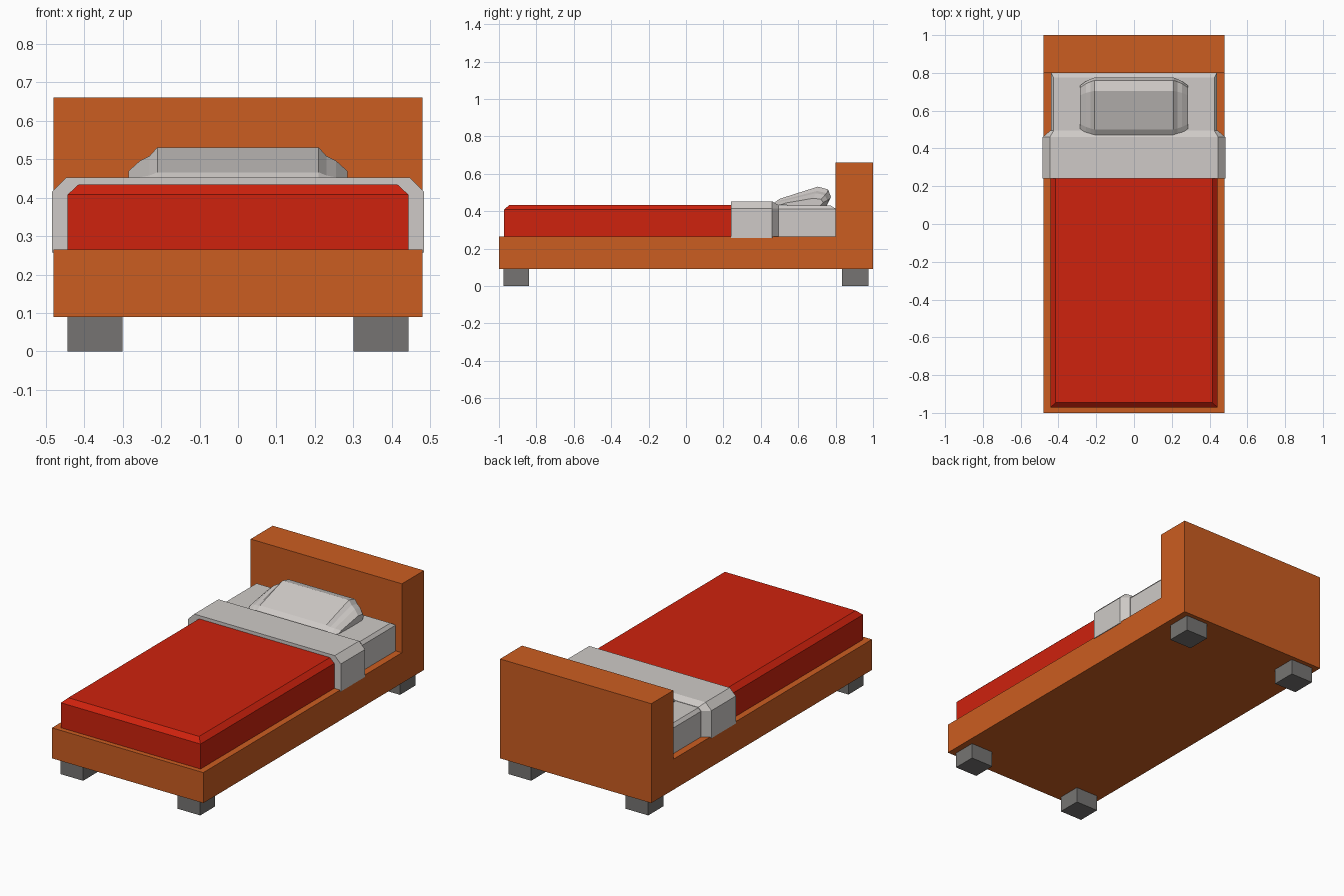
import bpy, bmesh

if "Cube" in bpy.data.objects:
    bpy.data.objects.remove(bpy.data.objects["Cube"])


def material(name, rgb):
    m = bpy.data.materials.new(name)
    m.diffuse_color = (*rgb, 1)
    m.use_nodes = True
    m.node_tree.nodes["Principled BSDF"].inputs["Base Color"].default_value = m.diffuse_color
    return m


ORANGE = material("orange wood", (0.60, 0.11, 0.015))
RED = material("red blanket", (0.62, 0.016, 0.004))
WHITE = material("white linen", (0.62, 0.59, 0.57))
GREY = material("grey feet", (0.18, 0.175, 0.17))


def loft(name, rings, mat):
    """Skin a closed solid through rings that have equal point counts."""
    bm = bmesh.new()
    loops = [[bm.verts.new(p) for p in ring] for ring in rings]
    n = len(loops[0])
    for a, b in zip(loops, loops[1:]):
        for i in range(n):
            j = (i + 1) % n
            bm.faces.new((a[i], a[j], b[j], b[i]))
    bm.faces.new(loops[0])
    bm.faces.new(loops[-1])
    bmesh.ops.recalc_face_normals(bm, faces=bm.faces)
    me = bpy.data.meshes.new(name)
    bm.to_mesh(me)
    bm.free()
    me.materials.append(mat)
    ob = bpy.data.objects.new(name, me)
    bpy.context.collection.objects.link(ob)
    return ob


def rect(x0, x1, y0, y1, z):
    return [(x0, y0, z), (x1, y0, z), (x1, y1, z), (x0, y1, z)]


# Frame and headboard: one L-shaped side profile
side = [(-1, 0.09), (1, 0.09), (1, 0.66), (0.80, 0.66), (0.80, 0.265), (-1, 0.265)]
loft("bed_frame", [[(x, y, z) for y, z in side] for x in (-0.48, 0.48)], ORANGE)

# Feet
for sx, xn in ((-1, "left"), (1, "right")):
    for y0, y1, yn in ((-0.975, -0.84, "front"), (0.835, 0.975, "back")):
        xa, xb = sorted((sx * 0.30, sx * 0.443))
        loft(f"{yn}_{xn}_foot", [rect(xa, xb, y0, y1, z) for z in (0, 0.095)], GREY)

# Mattress, visible at the head end
loft("mattress", [rect(-0.44, 0.44, 0.30, 0.802, 0.25),
                  rect(-0.44, 0.44, 0.30, 0.802, 0.412),
                  rect(-0.425, 0.425, 0.30, 0.775, 0.43)], WHITE)

# Blanket with chamfered sides and foot end
loft("blanket", [rect(-0.443, 0.443, -0.972, 0.26, 0.25),
                 rect(-0.443, 0.443, -0.972, 0.26, 0.408),
                 rect(-0.415, 0.415, -0.945, 0.26, 0.434)], RED)

# Folded sheet draped over the mattress, tapering toward the pillow
def fold_ring(y, w, top, c):
    half = [(w, 0.257), (w, top - c), (w - c, top)]
    return [(x, y, z) for x, z in half] + [(-x, y, z) for x, z in reversed(half)]


loft("folded_sheet", [fold_ring(0.24, 0.484, 0.453, 0.038),
                      fold_ring(0.46, 0.484, 0.453, 0.038),
                      fold_ring(0.495, 0.443, 0.432, 0.018)], WHITE)

# Pillow: tilted wedge section, shrinking at both ends
section = [(0.465, 0.44), (0.50, 0.466), (0.705, 0.531), (0.76, 0.516),
           (0.775, 0.475), (0.75, 0.425)]
ends = [(0.21, 1, 1), (0.23, 0.95, 0.78), (0.255, 0.88, 0.66), (0.285, 0.74, 0.40)]
steps = [(-x, a, b) for x, a, b in reversed(ends)] + ends
loft("pillow", [[(x, 0.615 + (y - 0.615) * sy, 0.428 + (z - 0.428) * sz)
                 for y, z in section] for x, sy, sz in steps], WHITE)
